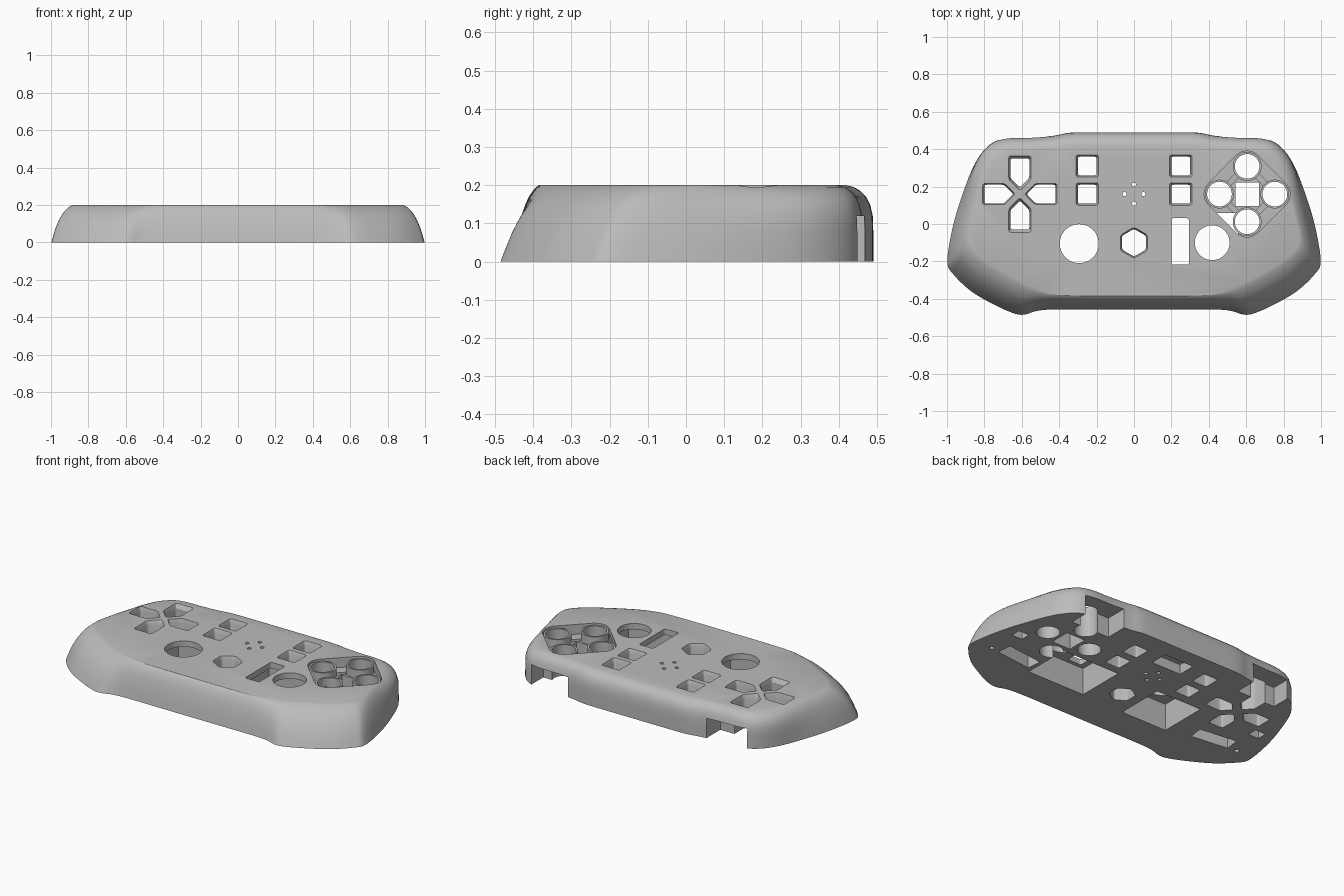
import bpy, bmesh
from math import sin, cos, pi
from mathutils import Vector

cube = bpy.data.objects.get("Cube")
if cube:
    bpy.data.objects.remove(cube)

grey = bpy.data.materials.new("Shell grey")
grey.use_nodes = True
grey.diffuse_color = (0.5, 0.5, 0.5, 1)
grey.node_tree.nodes["Principled BSDF"].inputs["Base Color"].default_value = (0.5, 0.5, 0.5, 1)


def make_object(name, bm):
    bmesh.ops.recalc_face_normals(bm, faces=bm.faces)
    mesh = bpy.data.meshes.new(name)
    bm.to_mesh(mesh)
    bm.free()
    mesh.materials.append(grey)
    obj = bpy.data.objects.new(name, mesh)
    bpy.context.collection.objects.link(obj)
    return obj


def loft(bm, rings):
    """Closed solid through a stack of equal-length rings."""
    loops = [[bm.verts.new(p) for p in ring] for ring in rings]
    n = len(loops[0])
    for a, b in zip(loops, loops[1:]):
        for i in range(n):
            j = (i + 1) % n
            bm.faces.new((a[i], a[j], b[j], b[i]))
    bm.faces.new(loops[0][::-1])
    bm.faces.new(loops[-1])


def prism(bm, pts, z0, z1):
    loft(bm, [[(x, y, z) for x, y in pts] for z in (z0, z1)])


def through(bm, pts, rim=0.0):
    """Through hole, optionally flared by a chamfered rim at the top."""
    cx = sum(p[0] for p in pts) / len(pts)
    cy = sum(p[1] for p in pts) / len(pts)
    size = max(abs(p[0] - cx) for p in pts)
    levels = [(-0.1, 1), (0.175, 1), (0.2, 1 + rim / size), (0.25, 1 + rim / size)]
    loft(bm, [[(cx + (x - cx) * s, cy + (y - cy) * s, z) for x, y in pts] for z, s in levels])


def circle(cx, cy, r, n=48, start=0.0):
    return [(cx + r * cos(start + 2 * pi * i / n), cy + r * sin(start + 2 * pi * i / n)) for i in range(n)]


def rect(cx, cy, hx, hy, angle=0.0):
    c, s = cos(angle), sin(angle)
    return [(cx + x * c - y * s, cy + x * s + y * c)
            for x, y in ((-hx, -hy), (hx, -hy), (hx, hy), (-hx, hy))]


def rounded(pts, r, steps=4):
    """Round every corner of a polygon with a small quadratic curve."""
    out = []
    for i, p in enumerate(pts):
        p = Vector(p)
        a = p + (Vector(pts[i - 1]) - p).normalized() * r
        b = p + (Vector(pts[(i + 1) % len(pts)]) - p).normalized() * r
        for k in range(steps + 1):
            t = k / steps
            out.append(tuple(a * (1 - t) ** 2 + p * 2 * t * (1 - t) + b * t * t))
    return out


def spline(pts, steps=5):
    """Catmull-Rom resampling of an open path."""
    v = [Vector(p) for p in pts]
    v = [v[0] * 2 - v[1]] + v + [v[-1] * 2 - v[-2]]
    out = []
    for a, b, c, d in zip(v, v[1:], v[2:], v[3:]):
        for k in range(steps):
            t = k / steps
            out.append(0.5 * (2 * b + (c - a) * t + (2 * a - 5 * b + 4 * c - d) * t * t
                              + (3 * b - a - 3 * c + d) * t ** 3))
    return out + [v[-2]]


# Shell: half outlines at the base and the top, back centre round to front centre
base = [(0, .49), (.2, .49), (.34, .488), (.43, .472), (.55, .462), (.68, .458), (.77, .425), (.85, .325),
        (.92, .15), (.97, -.02), (.998, -.2), (.965, -.27), (.87, -.36), (.75, -.43), (.65, -.475),
        (.59, -.485), (.52, -.465), (.43, -.457), (.2, -.457), (0, -.457)]
top = [(0, .42), (.2, .42), (.34, .418), (.42, .408), (.52, .4), (.64, .395), (.71, .365), (.77, .28),
       (.83, .14), (.87, .02), (.885, -.08), (.86, -.14), (.79, -.2), (.7, -.255), (.62, -.3),
       (.55, -.335), (.48, -.365), (.4, -.38), (.2, -.385), (0, -.385)]
# height, inset of the upright back, inset of the sloping sides and front
levels = [(0, 0, 0), (.04, 0, .1), (.08, 0, .21), (.12, .02, .36), (.15, .12, .51), (.17, .27, .64),
          (.185, .48, .78), (.195, .72, .9), (.2, 1, 1)]
half = list(zip(spline(base), spline(top)))
rings = []
for z, f_back, f_side in levels:
    ring = []
    for b, t in half:
        w = min(max(b.y / 0.4, 0), 1)
        w = w * w * (3 - 2 * w)
        p = b.lerp(t, f_back * w + f_side * (1 - w))
        ring.append((p.x, p.y, z))
    rings.append(ring + [(-x, y, h) for x, y, h in ring[-2:0:-1]])
bm = bmesh.new()
loft(bm, rings)
shell = make_object("controller_shell", bm)

PAD = (-0.61, 0.16)
FACE = (0.605, 0.16)
face_centres = [(FACE[0] + 0.148 * cos(k * pi / 2), FACE[1] + 0.148 * sin(k * pi / 2)) for k in range(4)]

# Underside pockets and the two openings in the back wall
pockets = bmesh.new()
prism(pockets, rect(0.36, -0.09, 0.195, 0.15), -0.1, 0.165)
prism(pockets, rect(-0.28, -0.1, 0.155, 0.15), -0.1, 0.165)
prism(pockets, rect(0, 0.33, 0.1, 0.055), -0.1, 0.06)
for s in (-1, 1):
    prism(pockets, rect(s * 0.595, 0.42, 0.13, 0.085), -0.1, 0.12)
    prism(pockets, rect(s * 0.7, -0.15, 0.12, 0.045, s * 0.12), -0.1, 0.08)
    prism(pockets, rect(s * 0.85, 0.04, 0.035, 0.03), -0.1, 0.06)
    prism(pockets, circle(s * 0.88, -0.17, 0.014, 16), -0.1, 0.05)

# Recess round the four face buttons: a rounded diamond
recess = bmesh.new()
diamond = []
for k, (cx, cy) in enumerate(face_centres):
    for i in range(9):
        a = k * pi / 2 - pi / 4 + i * pi / 16
        diamond.append((cx + 0.082 * cos(a), cy + 0.082 * sin(a)))
prism(recess, diamond, 0.14, 0.3)

# Through holes
holes = bmesh.new()
arm = rounded([(0, 0.035), (0.05, 0.085), (0.05, 0.19), (-0.05, 0.19), (-0.05, 0.085)], 0.012)
for k in range(4):
    c, s = cos(k * pi / 2), sin(k * pi / 2)
    through(holes, [(PAD[0] + x * c - y * s, PAD[1] + x * s + y * c) for x, y in arm], 0.01)
    through(holes, circle(0.05 * c, 0.16 + 0.05 * s, 0.011, 16))
    through(holes, circle(*face_centres[k], 0.066))
for x in (-0.25, 0.25):
    for y in (0.16, 0.31):
        through(holes, rounded(rect(x, y, 0.05, 0.05), 0.012), 0.01)
through(holes, circle(-0.293, -0.105, 0.104))
through(holes, circle(0.418, -0.1, 0.093))
through(holes, rounded(rect(0.247, -0.093, 0.047, 0.124), 0.012))
through(holes, rounded(circle(0, -0.1, 0.074, 6, pi / 2), 0.012), 0.008)
through(holes, rect(*FACE, 0.063, 0.063))

# Small blind slots between the face buttons
slots = bmesh.new()
for k in range(4):
    a = pi / 4 + k * pi / 2
    prism(slots, rect(FACE[0] + 0.108 * cos(a), FACE[1] + 0.108 * sin(a), 0.014, 0.03, a), 0.06, 0.3)

for name, cutter_bm in (("pocket_cutter", pockets), ("recess_cutter", recess),
                        ("hole_cutter", holes), ("slot_cutter", slots)):
    cutter = make_object(name, cutter_bm)
    cutter.hide_render = True
    mod = shell.modifiers.new(name, "BOOLEAN")
    mod.operation = "DIFFERENCE"
    mod.solver = "EXACT"
    mod.object = cutter
    bpy.context.view_layer.objects.active = shell
    bpy.ops.object.modifier_apply(modifier=mod.name)
    bpy.data.objects.remove(cutter)

# Collars standing round the face button holes
bm = bmesh.new()
for cx, cy in face_centres:
    loops = [[bm.verts.new((x, y, z)) for x, y in circle(cx, cy, r)]
             for r, z in ((0.066, 0.138), (0.066, 0.19), (0.077, 0.19), (0.077, 0.138))]
    for a, b in zip(loops, loops[1:] + loops[:1]):
        for i in range(len(a)):
            j = (i + 1) % len(a)
            bm.faces.new((a[i], a[j], b[j], b[i]))
collars = make_object("face_button_collars", bm)

for obj in (shell, collars):
    bpy.ops.object.select_all(action="DESELECT")
    obj.select_set(True)
    bpy.context.view_layer.objects.active = obj
    bpy.ops.object.shade_smooth_by_angle(angle=0.5)
